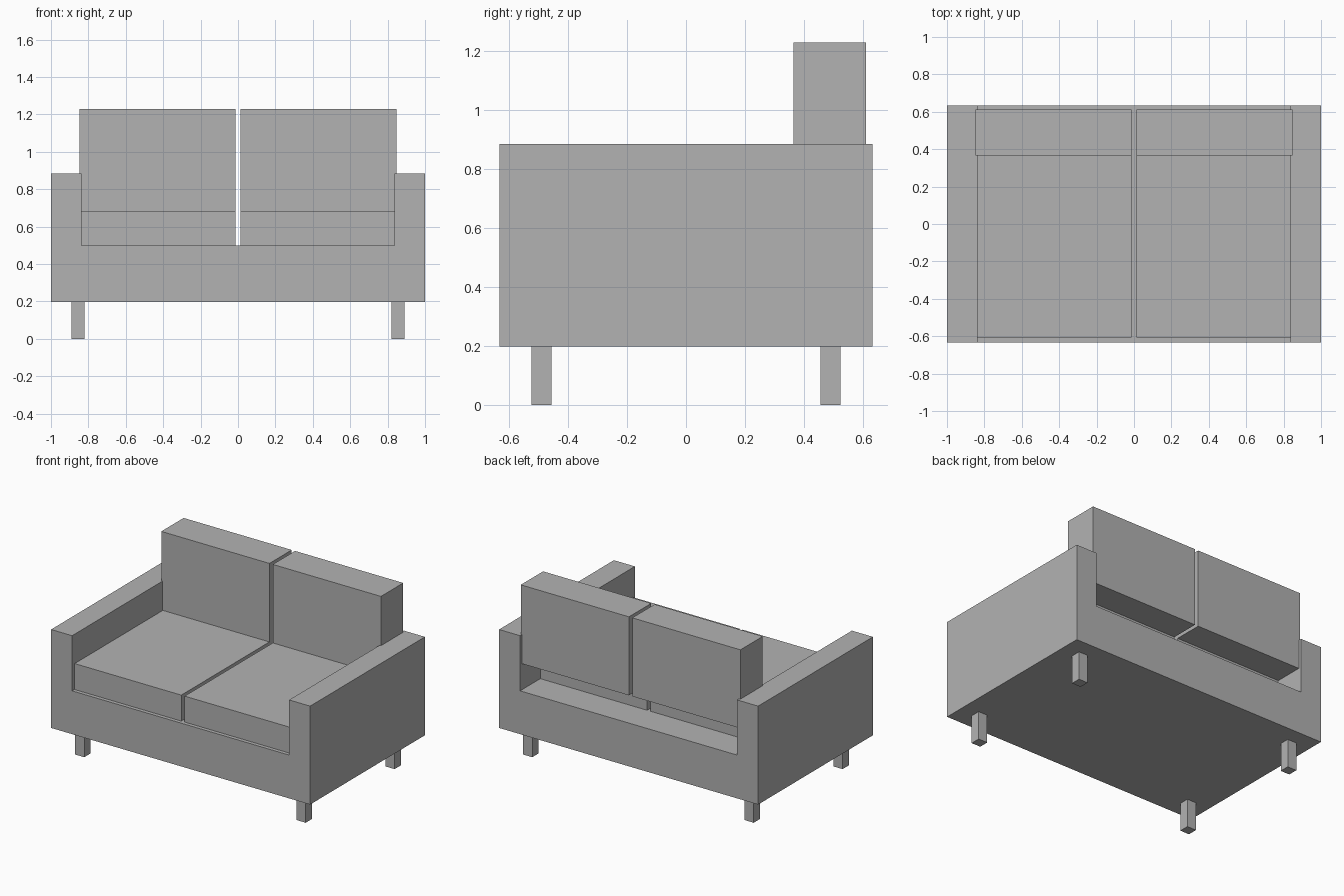
import bpy
import bmesh

if "Cube" in bpy.data.objects:
    bpy.data.objects.remove(bpy.data.objects["Cube"])

grey = bpy.data.materials.new("grey_fabric")
grey.diffuse_color = (0.448, 0.448, 0.448, 1.0)
grey.use_nodes = True
grey.node_tree.nodes["Principled BSDF"].inputs["Base Color"].default_value = grey.diffuse_color


def prism(name, profile, y0, y1):
    """Extrude an x-z outline from y0 to y1."""
    bm = bmesh.new()
    face = bm.faces.new([bm.verts.new((x, y0, z)) for x, z in profile])
    out = bmesh.ops.extrude_face_region(bm, geom=[face])
    verts = [v for v in out["geom"] if isinstance(v, bmesh.types.BMVert)]
    bmesh.ops.translate(bm, verts=verts, vec=(0, y1 - y0, 0))
    bmesh.ops.recalc_face_normals(bm, faces=bm.faces)
    mesh = bpy.data.meshes.new(name)
    bm.to_mesh(mesh)
    bm.free()
    mesh.materials.append(grey)
    obj = bpy.data.objects.new(name, mesh)
    bpy.context.collection.objects.link(obj)
    return obj


def box(name, x0, x1, y0, y1, z0, z1):
    return prism(name, [(x0, z0), (x1, z0), (x1, z1), (x0, z1)], y0, y1)


# U-shaped frame: base and both arms in one piece
BASE, SEAT, ARM, INNER = 0.198, 0.5, 0.885, 0.838
prism("frame", [(-1, BASE), (1, BASE), (1, ARM), (INNER, ARM),
                (INNER, SEAT), (-INNER, SEAT), (-INNER, ARM), (-1, ARM)],
      -0.633, 0.633)

for side, s in (("left", -1), ("right", 1)):
    def pair(a, b):
        return sorted((s * a, s * b))

    # Seat cushion, resting on the base
    box(f"seat_cushion_{side}", *pair(0.013, 0.836), -0.607, 0.41, SEAT, 0.681)
    # Back cushion, standing on the seat and overhanging behind it
    box(f"back_cushion_{side}", *pair(0.013, 0.848), 0.365, 0.611, 0.681, 1.229)
    # Legs
    box(f"front_leg_{side}", *pair(0.82, 0.89), -0.524, -0.456, 0, BASE)
    box(f"back_leg_{side}", *pair(0.82, 0.89), 0.456, 0.524, 0, BASE)
